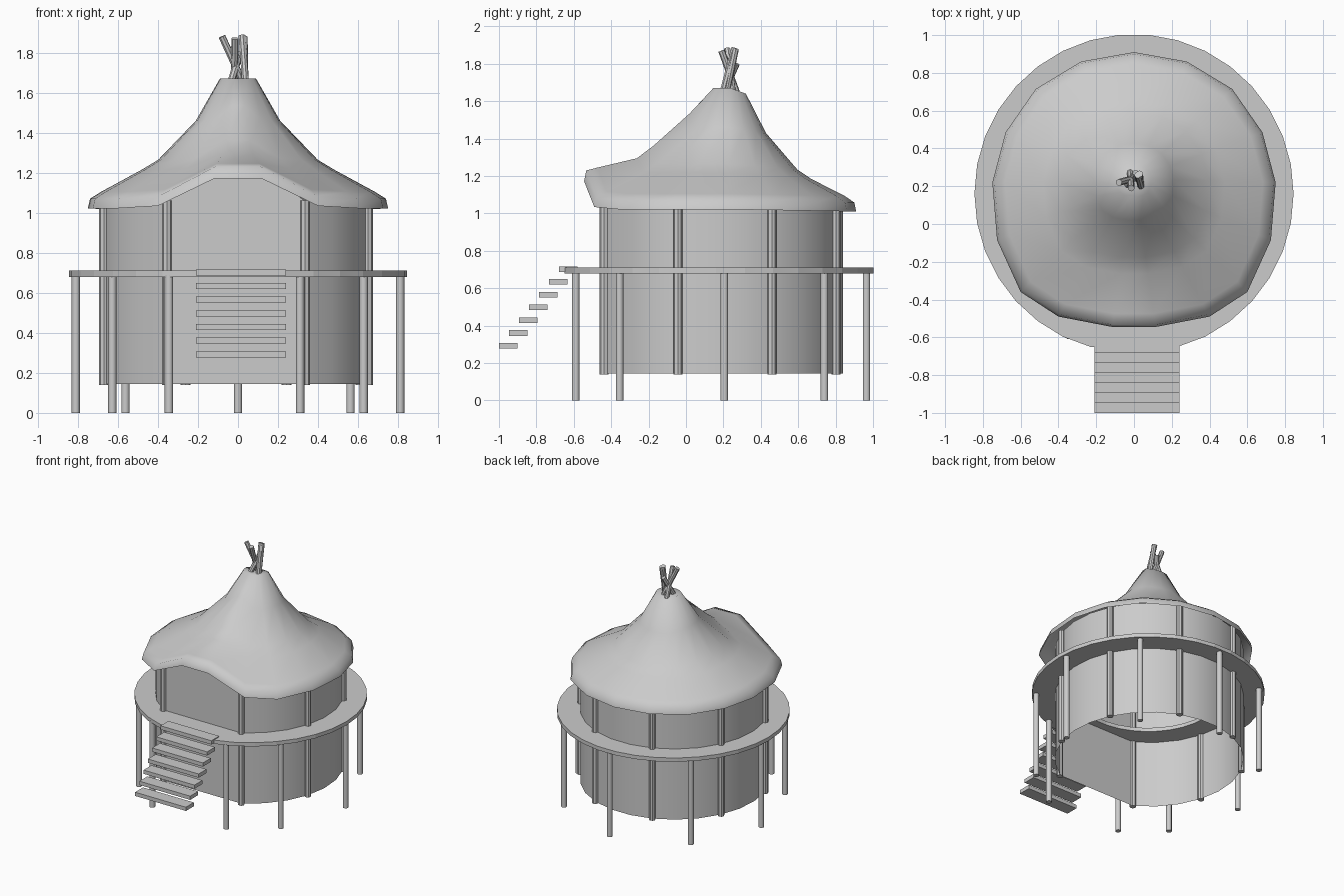
import bpy, bmesh
from math import radians, cos, sin, pi
from mathutils import Vector

if "Cube" in bpy.data.objects:
    bpy.data.objects.remove(bpy.data.objects["Cube"])


def make(name, verts, faces, smooth=False, angle=40):
    me = bpy.data.meshes.new(name)
    me.from_pydata(verts, [], faces)
    bm = bmesh.new()
    bm.from_mesh(me)
    bmesh.ops.recalc_face_normals(bm, faces=bm.faces)
    bm.to_mesh(me)
    bm.free()
    ob = bpy.data.objects.new(name, me)
    bpy.context.collection.objects.link(ob)
    if smooth:
        bpy.ops.object.select_all(action='DESELECT')
        ob.select_set(True)
        bpy.context.view_layer.objects.active = ob
        bpy.ops.object.shade_smooth_by_angle(angle=radians(angle))
    return ob


def rod(name, a, b, r, n=10):
    a, b = Vector(a), Vector(b)
    q = (b - a).to_track_quat('Z', 'Y')
    ring = [q @ Vector((r * cos(2 * pi * i / n), r * sin(2 * pi * i / n), 0)) for i in range(n)]
    faces = [(i, (i + 1) % n, n + (i + 1) % n, n + i) for i in range(n)]
    faces += [tuple(range(n)), tuple(range(n, 2 * n))]
    return make(name, [a + p for p in ring] + [b + p for p in ring], faces, True)


def box(name, x0, x1, y0, y1, z0, z1):
    v = [(x, y, z) for x in (x0, x1) for y in (y0, y1) for z in (z0, z1)]
    f = [(0, 1, 3, 2), (4, 5, 7, 6), (0, 1, 5, 4), (2, 3, 7, 6), (0, 2, 6, 4), (1, 3, 7, 5)]
    return make(name, v, f)


CY = 0.16

# Deck: wide ring, cut straight where the stairs meet it
N = 34
rows = []
for r, z in ((0.845, 0.68), (0.845, 0.71), (0.53, 0.71), (0.53, 0.68)):
    rows.append([(r * cos(2 * pi * i / N), max(CY + r * sin(2 * pi * i / N), -0.65), z) for i in range(N)])
faces = [(k * N + i, k * N + (i + 1) % N, (k + 1) % 4 * N + (i + 1) % N, (k + 1) % 4 * N + i)
         for k in range(4) for i in range(N)]
make("deck", sum(rows, []), faces)

# Stilts under the deck
stilts = [(0, 0.965), (-0.345, -0.59), (0.31, -0.59)]
for s in (-1, 1):
    stilts += [(s * 0.81, 0.205), (s * 0.628, -0.355), (s * 0.562, 0.74)]
for x, y in stilts:
    rod("deck_stilt", (x, y, 0), (x, y, 0.69), 0.021)

# Floating stair treads
for i in range(7):
    y, z = -0.63 - i * 0.0535, 0.702 - i * 0.0682
    box("stair_tread", -0.21, 0.24, y - 0.05, y + 0.05, z - 0.015, z + 0.015)

# Round wall, open at the bottom
SEG = 21
CX = -0.01
arc = [(CX + 0.685 * cos(radians(-60 + 300 * i / SEG)), CY + 0.685 * sin(radians(-60 + 300 * i / SEG)))
       for i in range(SEG + 1)]
verts = [(x, y, z) for z in (0.145, 1.06) for x, y in arc]
M = SEG + 1
make("round_wall", verts, [(i, i + 1, M + i + 1, M + i) for i in range(SEG)], True)

# Flat front wall with a raised top
(xr, yf), (xl, _) = arc[0], arc[-1]
make("front_wall", [(xl, yf, 0.145), (xr, yf, 0.145), (xr, yf, 1.06), (0.13, yf, 1.21),
                    (-0.13, yf, 1.21), (xl, yf, 1.06)], [tuple(range(6))])

# Wall posts
for i in range(8):
    a = radians(-60 + 300 * i / 7)
    x, y = CX + 0.69 * cos(a), CY + 0.69 * sin(a)
    rod("wall_post", (x, y, 0.14), (x, y, 1.06), 0.024, 8)

# Roof: outline half (x, y, front lift), mirrored, with concave profiles to the peak
half = [(0.28, 0.86, 0), (0.52, 0.715, 0), (0.68, 0.485, 0), (0.75, 0.22, 0),
        (0.725, -0.085, 0), (0.60, -0.36, 0), (0.40, -0.49, 0.08), (0.115, -0.545, 1)]
outline = [(0, 0.91, 0)] + half + [(-x, y, w) for x, y, w in reversed(half)]
# (fraction from peak, ordinary height, raised front height)
profile = [(0.12, 1.67, 1.67), (0.28, 1.46, 1.535), (0.53, 1.265, 1.36), (0.64, 1.215, 1.295),
           (0.91, 1.105, 1.245), (0.985, 1.07, 1.23), (1.0, 1.022, 1.172)]
K = len(outline)
AY = 0.24
verts = []
for t, zb, zf in profile:
    for x, y, w in outline:
        back = max(0, y - AY) / 0.67
        z = zb + (zf - zb) * w - back * (0.03 if t < 0.7 else 0.012)
        verts.append((x * t, AY + (y - AY) * t, z))
faces = [(k * K + i, k * K + (i + 1) % K, (k + 1) * K + (i + 1) % K, (k + 1) * K + i)
         for k in range(len(profile) - 1) for i in range(K)]
faces.append(tuple(range(K)))
make("roof", verts, faces, True, 75)

# Crossed poles at the peak
for a, b in (((0.03, 0.25, 1.64), (-0.08, 0.22, 1.88)),
             ((-0.02, 0.28, 1.62), (-0.015, 0.19, 1.87)),
             ((0.04, 0.19, 1.62), (0.02, 0.26, 1.885)),
             ((-0.045, 0.19, 1.62), (0.01, 0.27, 1.80)),
             ((0.035, 0.21, 1.62), (0.03, 0.265, 1.88))):
    rod("roof_pole", a, b, 0.018, 8)
